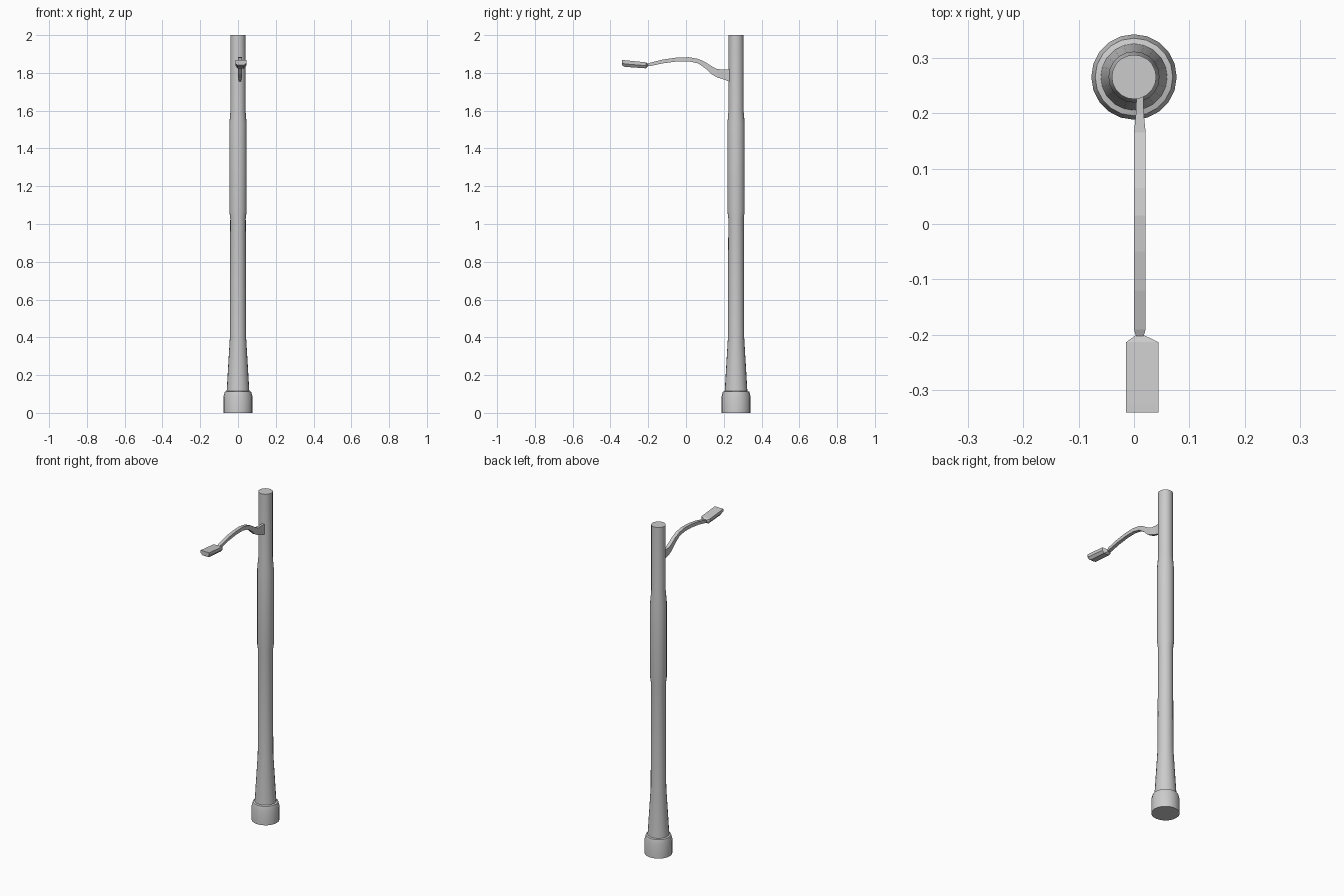
import bpy, bmesh, math

if "Cube" in bpy.data.objects:
    bpy.data.objects.remove(bpy.data.objects["Cube"])

POLE_Y = 0.265


def make_object(name, bm, smooth=False):
    bmesh.ops.recalc_face_normals(bm, faces=bm.faces)
    mesh = bpy.data.meshes.new(name)
    bm.to_mesh(mesh)
    bm.free()
    ob = bpy.data.objects.new(name, mesh)
    bpy.context.collection.objects.link(ob)
    if smooth:
        bpy.ops.object.select_all(action='DESELECT')
        ob.select_set(True)
        bpy.context.view_layer.objects.active = ob
        bpy.ops.object.shade_smooth_by_angle(angle=math.radians(30))
    return ob


def loft(name, rings, smooth=False):
    """Skin a list of equal-length closed rings and cap both ends."""
    bm = bmesh.new()
    loops = [[bm.verts.new(p) for p in ring] for ring in rings]
    n = len(loops[0])
    for a, b in zip(loops, loops[1:]):
        for i in range(n):
            j = (i + 1) % n
            bm.faces.new((a[i], a[j], b[j], b[i]))
    bm.faces.new(loops[0])
    bm.faces.new(loops[-1])
    return make_object(name, bm, smooth)


def circle(r, z, n=20):
    return [(r * math.cos(2 * math.pi * i / n),
             POLE_Y + r * math.sin(2 * math.pi * i / n), z) for i in range(n)]


def section(shape, y, x, half_w, z_low, z_high):
    """Place a unit cross-section (u in -1..1, v in 0..1) at a given y."""
    return [(x + u * half_w, y, z_low + v * (z_high - z_low)) for u, v in shape]


# Pole with stepped foot, tapered skirt and thicker middle sleeve
pole_profile = [(0.077, 0.0), (0.077, 0.085), (0.07, 0.112), (0.06, 0.115),
                (0.043, 0.40), (0.041, 1.03), (0.046, 1.07), (0.046, 1.53),
                (0.040, 1.60), (0.040, 2.0)]
loft("pole", [circle(r, z) for r, z in pole_profile], smooth=True)

# Curved arm: y, half width, underside z, top z
box = [(-1, 0), (1, 0), (1, 1), (-1, 1)]
arm_path = [(0.235, 0.006, 1.752, 1.820), (0.20, 0.007, 1.765, 1.818),
            (0.165, 0.0105, 1.776, 1.820), (0.135, 0.0105, 1.793, 1.836),
            (0.105, 0.0105, 1.822, 1.856), (0.065, 0.0105, 1.850, 1.874),
            (0.015, 0.0105, 1.861, 1.883), (-0.05, 0.0105, 1.860, 1.881),
            (-0.12, 0.0105, 1.851, 1.871), (-0.19, 0.0105, 1.836, 1.854),
            (-0.203, 0.0065, 1.835, 1.848)]
loft("lamp_arm", [section(box, y, 0.0105, w, lo, hi) for y, w, lo, hi in arm_path])

# Lamp head with flared neck and bevelled underside
head_shape = [(-0.6, 0), (0.6, 0), (1, 0.45), (1, 1), (-1, 1), (-1, 0.45)]
head_path = [(-0.200, 0.0105, 0.0065, 1.836, 1.847),
             (-0.213, 0.015, 0.029, 1.824, 1.856),
             (-0.325, 0.015, 0.029, 1.832, 1.867),
             (-0.340, 0.015, 0.029, 1.841, 1.868)]
loft("lamp_head", [section(head_shape, *p) for p in head_path])
